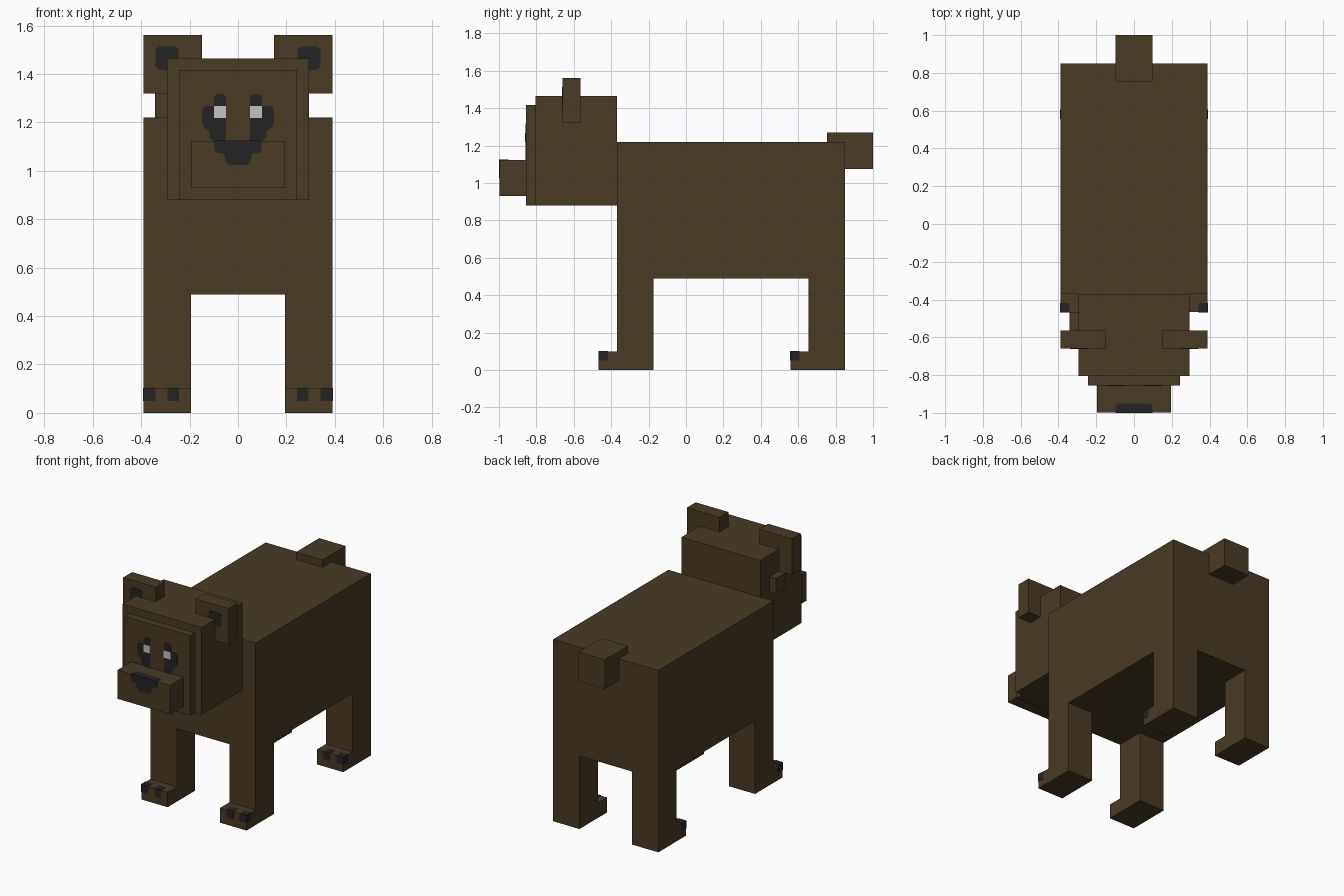
import bpy, bmesh
from mathutils import Vector

cube = bpy.data.objects.get("Cube")
if cube:
    bpy.data.objects.remove(cube, do_unlink=True)


def material(name, color):
    m = bpy.data.materials.new(name)
    m.use_nodes = True
    m.diffuse_color = (*color, 1)
    bsdf = m.node_tree.nodes["Principled BSDF"]
    bsdf.inputs["Base Color"].default_value = (*color, 1)
    bsdf.inputs["Roughness"].default_value = 0.9
    return m


BROWN = material("brown fur", (0.065, 0.043, 0.018))
DARK = material("charcoal", (0.0176, 0.0176, 0.0185))
WHITE = material("eye white", (0.54, 0.54, 0.54))


def prism(name, points, direction, mat):
    """Extrude a flat outline of 3D points along a direction."""
    bm = bmesh.new()
    face = bm.faces.new([bm.verts.new(p) for p in points])
    out = bmesh.ops.extrude_face_region(bm, geom=[face])
    moved = [g for g in out["geom"] if isinstance(g, bmesh.types.BMVert)]
    bmesh.ops.translate(bm, verts=moved, vec=Vector(direction))
    bmesh.ops.recalc_face_normals(bm, faces=bm.faces)
    mesh = bpy.data.meshes.new(name)
    bm.to_mesh(mesh)
    bm.free()
    mesh.materials.append(mat)
    obj = bpy.data.objects.new(name, mesh)
    bpy.context.collection.objects.link(obj)
    return obj


def box(name, x, y, z, mat=BROWN):
    corners = [(x[0], y[0], z[0]), (x[1], y[0], z[0]), (x[1], y[1], z[0]), (x[0], y[1], z[0])]
    return prism(name, corners, (0, 0, z[1] - z[0]), mat)


def front_plate(name, outline, y, mat, side=1, depth=0.003):
    """Thin plate standing just in front of the plane at y."""
    return prism(name, [(side * u, y, v) for u, v in outline], (0, -depth, 0), mat)


def chamfered(x0, x1, z0, z1, c=0.012):
    return [(x0 + c, z0), (x1 - c, z0), (x1, z0 + c), (x1, z1 - c),
            (x1 - c, z1), (x0 + c, z1), (x0, z1 - c), (x0, z0 + c)]


# Body, head, face, snout and tail
box("body", (-0.39, 0.39), (-0.37, 0.85), (0.49, 1.22))
box("head", (-0.293, 0.293), (-0.805, -0.37), (0.88, 1.465))
box("face", (-0.243, 0.243), (-0.855, -0.805), (0.88, 1.416))
box("snout", (-0.195, 0.195), (-0.998, -0.855), (0.93, 1.123))
box("tail", (-0.098, 0.098), (0.755, 1.0), (1.075, 1.27))
# Small block on the right side of the head only
box("right_cheek_block", (-0.342, -0.29), (-0.565, -0.467), (1.22, 1.32))

# Nose: front patch and the strip folded over the snout top
half = [(0.097, 1.125), (0.097, 1.087), (0.087, 1.075), (0.058, 1.07), (0.05, 1.037), (0.038, 1.025)]
front_plate("nose_front", half + [(-u, v) for u, v in reversed(half)], -0.998, DARK, depth=0.002)
half = [(0.097, -0.998), (0.097, -0.96), (0.085, -0.95)]
strip = half + [(-u, v) for u, v in reversed(half)]
prism("nose_top", [(u, v, 1.122) for u, v in strip], (0, 0, 0.003), DARK)

eye_patch = [(0.05, 1.122), (0.05, 1.307), (0.06, 1.317), (0.088, 1.317), (0.1, 1.305),
             (0.1, 1.268), (0.136, 1.268), (0.148, 1.256), (0.148, 1.195), (0.136, 1.175),
             (0.118, 1.165), (0.118, 1.14), (0.1, 1.122)]

for side, label in ((1, "left"), (-1, "right")):
    # Ears and their inner patches
    box(label + "_ear", sorted((side * 0.148, side * 0.39)), (-0.66, -0.565), (1.32, 1.562))
    front_plate(label + "_inner_ear", chamfered(0.245, 0.34, 1.417, 1.513), -0.66, DARK, side)
    # Eyes
    front_plate(label + "_eye_patch", eye_patch, -0.855, DARK, side)
    front_plate(label + "_eye_white", [(0.05, 1.219), (0.1, 1.219), (0.1, 1.268), (0.05, 1.268)],
                -0.858, WHITE, side, 0.002)
    # Legs with toes stepping forward, and claws on the top front edge
    for y, end in ((-0.37, "front"), (0.655, "back")):
        toe = y - 0.097
        profile = [(toe, 0), (y + 0.195, 0), (y + 0.195, 0.49), (y, 0.49), (y, 0.1), (toe, 0.1)]
        prism(f"{label}_{end}_leg", [(side * 0.195, a, b) for a, b in profile],
              (side * 0.195, 0, 0), BROWN)
        for i, (x0, x1) in enumerate(((0.243, 0.292), (0.341, 0.392))):
            box(f"{label}_{end}_claw_{i + 1}", sorted((side * x0, side * x1)),
                (toe - 0.002, toe + 0.049), (0.05, 0.102), DARK)
